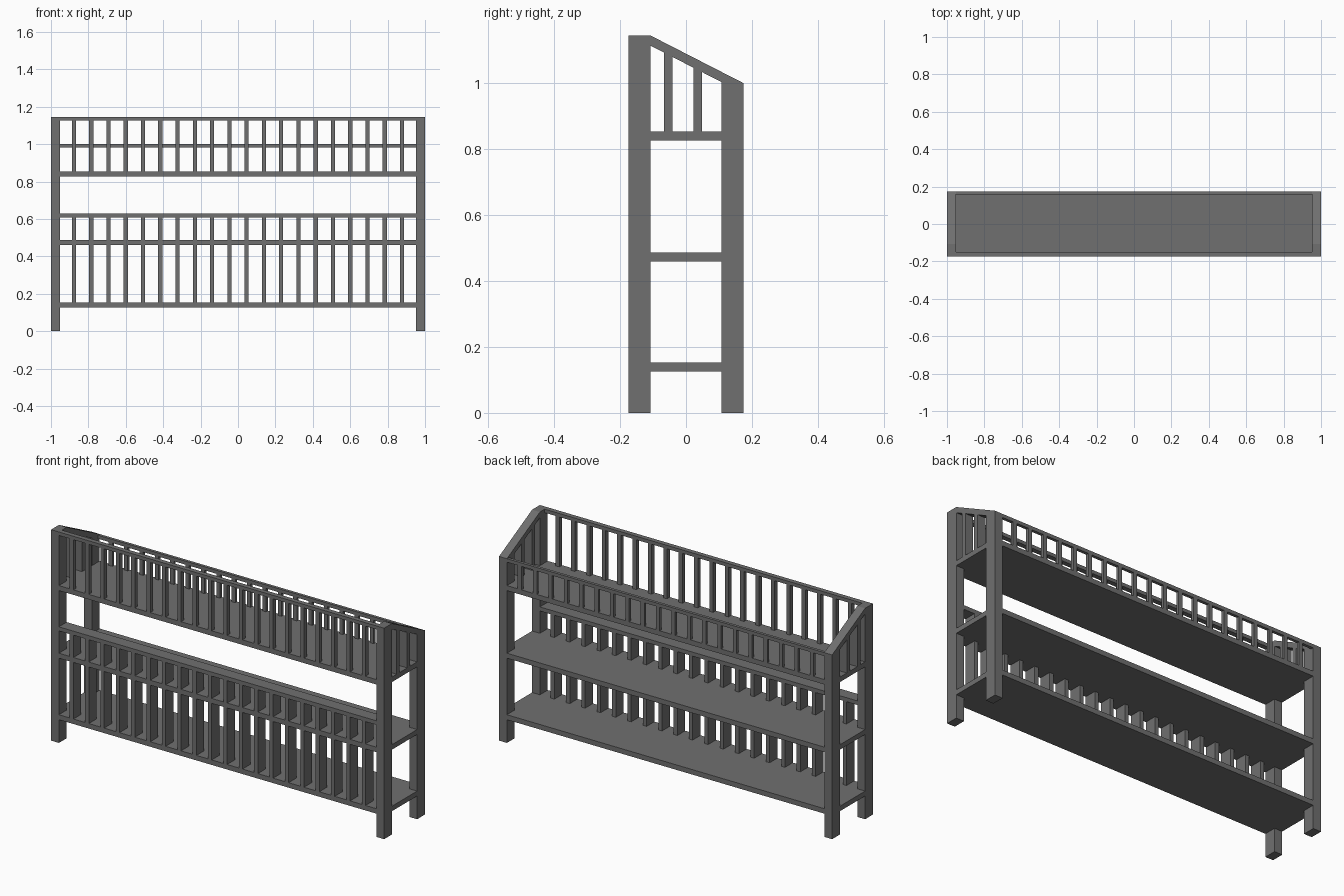
import bpy, bmesh
from mathutils import Vector

if "Cube" in bpy.data.objects:
    bpy.data.objects.remove(bpy.data.objects["Cube"])

X, Y = 1.0, 0.175          # half length, half depth
PW, PD = 0.047, 0.067      # post width (x) and depth (y)
XI, YI = X - PW, Y - PD    # inner faces of the posts
FRONT_H, BACK_H = 1.145, 1.0
SLOPE = (BACK_H - FRONT_H) / (Y + YI)

paint = bpy.data.materials.new("dark_grey_paint")
paint.diffuse_color = (0.16, 0.16, 0.16, 1)
paint.use_nodes = True
paint.node_tree.nodes["Principled BSDF"].inputs["Base Color"].default_value = paint.diffuse_color


def top_z(y):
    """Height of the sloping side line at depth y."""
    return FRONT_H + SLOPE * (y + YI)


def prism(name, pts, direction):
    """Extrude a planar outline along a vector."""
    bm = bmesh.new()
    face = bm.faces.new([bm.verts.new(p) for p in pts])
    ext = bmesh.ops.extrude_face_region(bm, geom=[face])
    moved = [g for g in ext["geom"] if isinstance(g, bmesh.types.BMVert)]
    bmesh.ops.translate(bm, verts=moved, vec=Vector(direction))
    bmesh.ops.recalc_face_normals(bm, faces=bm.faces)
    me = bpy.data.meshes.new(name)
    bm.to_mesh(me)
    bm.free()
    me.materials.append(paint)
    ob = bpy.data.objects.new(name, me)
    bpy.context.collection.objects.link(ob)
    return ob


def box(name, x0, x1, y0, y1, z0, z1):
    return prism(name, [(x0, y0, z0), (x1, y0, z0), (x1, y1, z0), (x0, y1, z0)],
                 (0, 0, z1 - z0))


def side_part(name, yz):
    """Side profile on the right end, mirrored to the left end."""
    ob = prism(name, [(XI, y, z) for y, z in yz], (PW, 0, 0))
    ob.modifiers.new("Mirror", 'MIRROR')


def slat_row(name, y0, y1, z0, z1, count=20, reach=0.877, w=0.022):
    """Evenly spaced upright slats along the length."""
    step = 2 * reach / (count - 1)
    ob = box(name, -reach - w / 2, -reach + w / 2, y0, y1, z0, z1)
    arr = ob.modifiers.new("Array", 'ARRAY')
    arr.count = count
    arr.use_relative_offset = False
    arr.use_constant_offset = True
    arr.constant_offset_displace = (step, 0, 0)


# Posts: tall at the front, lower with a sloping top at the back
side_part("front_post", [(-Y, 0), (-YI, 0), (-YI, FRONT_H), (-Y, FRONT_H)])
side_part("back_post", [(YI, 0), (Y, 0), (Y, BACK_H), (YI, top_z(YI))])

# Shelves, notched around the posts
outline = [(-XI, -Y), (XI, -Y), (XI, -YI), (X, -YI), (X, YI), (XI, YI),
           (XI, Y), (-XI, Y), (-XI, YI), (-X, YI), (-X, -YI), (-XI, -YI)]
for name, z in (("lower_shelf", 0.126), ("middle_shelf", 0.46), ("upper_shelf", 0.827)):
    prism(name, [(x, y, z) for x, y in outline], (0, 0, 0.027))

# Sloping side rails and their slats
side_part("side_rail", [(-YI, FRONT_H - 0.031), (YI, top_z(YI) - 0.031),
                        (YI, top_z(YI)), (-YI, FRONT_H)])
for i, yc in enumerate((-0.054, 0.036)):
    a, b = yc - 0.013, yc + 0.013
    side_part(f"side_slat_{i + 1}", [(a, 0.854), (b, 0.854),
                                     (b, top_z(b) - 0.031), (a, top_z(a) - 0.031)])

# Long rails
box("front_top_rail", -XI, XI, -Y, -Y + 0.026, 1.126, FRONT_H)
box("back_top_rail", -XI, XI, Y - 0.016, Y, 0.981, BACK_H)
box("front_middle_rail", -XI, XI, -Y, -YI, 0.608, 0.63)

# Long rows of slats
slat_row("front_upper_slats", -Y, -Y + 0.024, 0.854, 1.126)
slat_row("back_upper_slats", Y - 0.016, Y, 0.854, 0.981)
slat_row("front_lower_slats", -Y, -YI, 0.153, 0.46)
slat_row("front_middle_slats", -Y, -YI, 0.487, 0.608)
